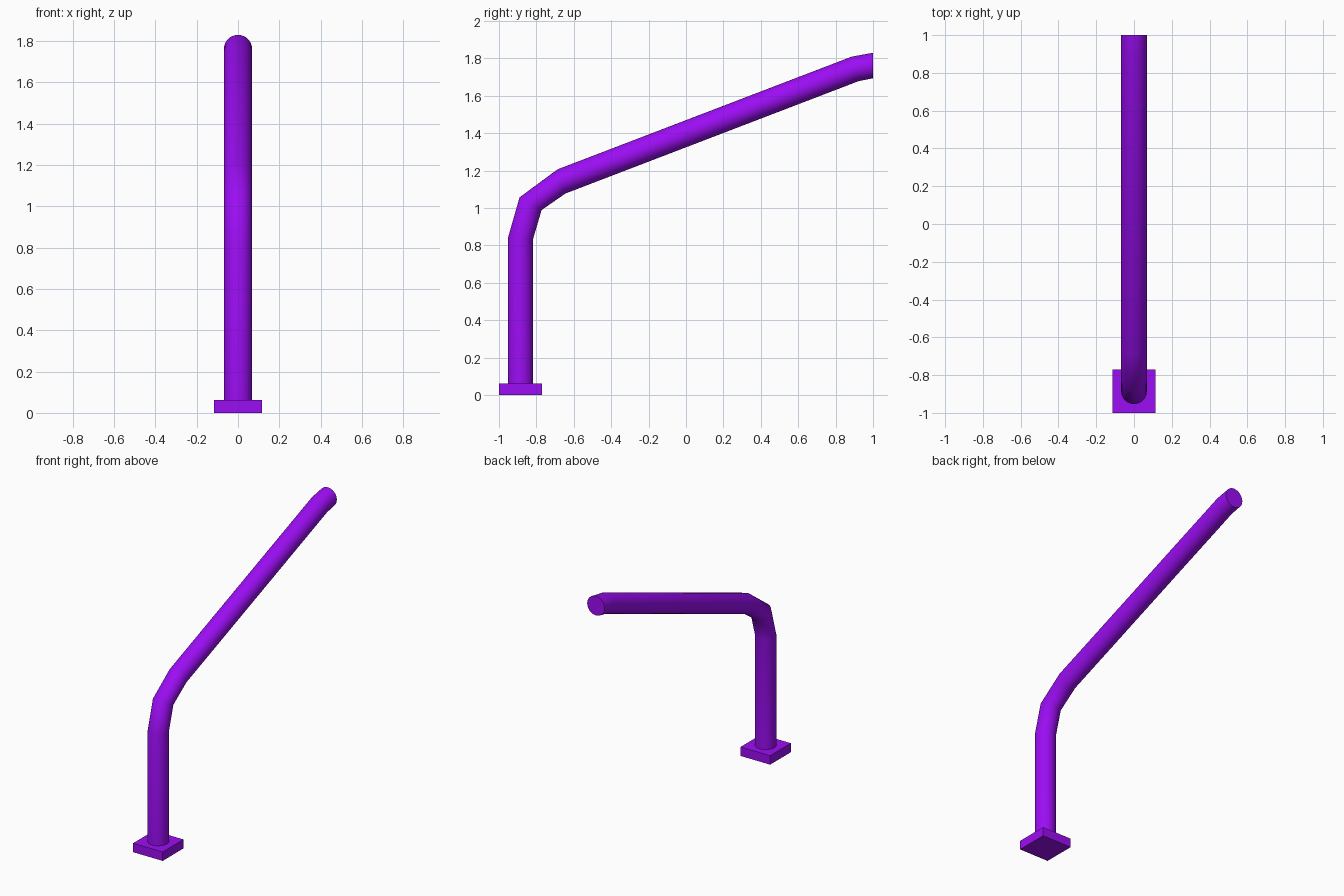
import bpy, bmesh
from math import sin, cos, pi, radians

if "Cube" in bpy.data.objects:
    bpy.data.objects.remove(bpy.data.objects["Cube"])

SIDES = 32
R = 0.068

mat = bpy.data.materials.new("purple_paint")
mat.diffuse_color = (0.33, 0.004, 0.9, 1)
mat.use_nodes = True
mat.node_tree.nodes["Principled BSDF"].inputs["Base Color"].default_value = mat.diffuse_color


def finish(name, bm):
    bmesh.ops.recalc_face_normals(bm, faces=bm.faces)
    mesh = bpy.data.meshes.new(name)
    bm.to_mesh(mesh)
    bm.free()
    mesh.materials.append(mat)
    obj = bpy.data.objects.new(name, mesh)
    bpy.context.collection.objects.link(obj)
    return obj


# square base plate
bm = bmesh.new()
bmesh.ops.create_cube(bm, size=1)
bmesh.ops.scale(bm, vec=(0.23, 0.23, 0.063), verts=bm.verts)
bmesh.ops.translate(bm, vec=(0, -0.885, 0.0315), verts=bm.verts)
finish("base_plate", bm)

# bent tube: (y, z, tangent elevation in degrees) for each ring
path = [(-0.885, 0.06, 90), (-0.885, 0.837, 90), (-0.831, 1.023, 60),
        (-0.666, 1.142, 18), (0.905, 1.744, 16), (1.0, 1.762, 0)]
bm = bmesh.new()
rings = []
for y, z, deg in path:
    t = radians(deg)
    ring = []
    for i in range(SIDES):
        a = 2 * pi * i / SIDES
        u = R * sin(a)
        ring.append(bm.verts.new((R * cos(a), y - u * sin(t), z + u * cos(t))))
    rings.append(ring)
for lo, hi in zip(rings, rings[1:]):
    for i in range(SIDES):
        j = (i + 1) % SIDES
        bm.faces.new((lo[i], lo[j], hi[j], hi[i]))
bm.faces.new(rings[0])
bm.faces.new(rings[-1])
pole = finish("bent_pole", bm)

bpy.context.view_layer.objects.active = pole
pole.select_set(True)
bpy.ops.object.shade_smooth_by_angle(angle=radians(45))
